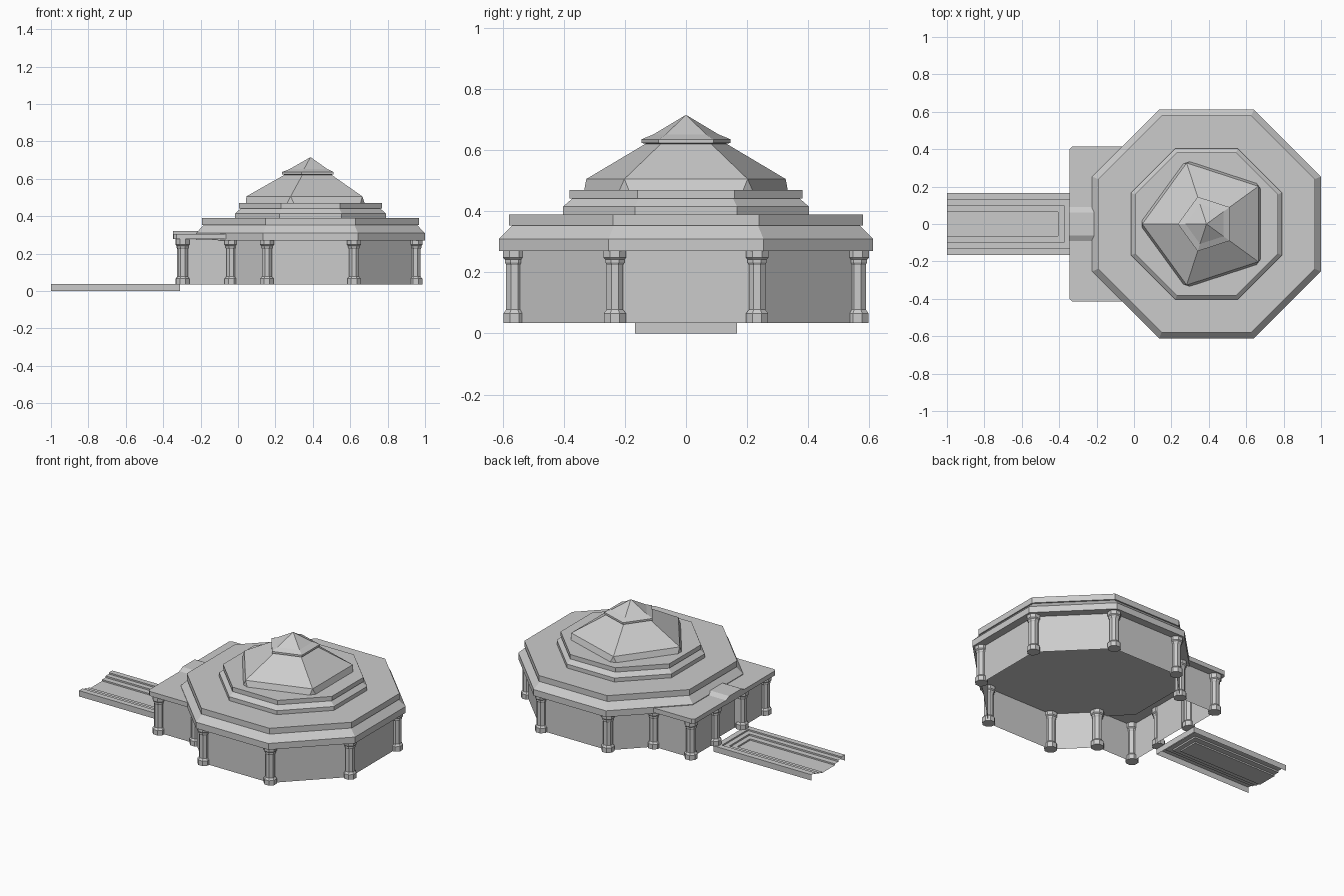
import bpy, bmesh
from math import pi, cos, sin

if "Cube" in bpy.data.objects:
    bpy.data.objects.remove(bpy.data.objects["Cube"])

CX = 0.3875            # centre of the octagonal hall
OCT = cos(pi / 8)


def finish(name, bm):
    bmesh.ops.remove_doubles(bm, verts=bm.verts, dist=1e-5)
    bmesh.ops.recalc_face_normals(bm, faces=bm.faces)
    me = bpy.data.meshes.new(name)
    bm.to_mesh(me)
    bm.free()
    ob = bpy.data.objects.new(name, me)
    bpy.context.collection.objects.link(ob)
    return ob


def loft(name, rings, cap_start=True, cap_end=True, closed=True):
    """Join matching rings of points with quads."""
    bm = bmesh.new()
    vs = [[bm.verts.new(p) for p in r] for r in rings]
    n = len(vs[0])
    for a, b in zip(vs, vs[1:]):
        for i in range(n if closed else n - 1):
            j = (i + 1) % n
            bm.faces.new((a[i], a[j], b[j], b[i]))
    if cap_start:
        bm.faces.new(vs[0])
    if cap_end:
        bm.faces.new(vs[-1])
    return finish(name, bm)


def octagon(x, y, apothem, z):
    r = apothem / OCT
    return [(x + r * cos(pi / 8 + i * pi / 4), y + r * sin(pi / 8 + i * pi / 4), z)
            for i in range(8)]


def octagon_stack(name, profile, x=CX, y=0.0):
    return loft(name, [octagon(x, y, a, z) for a, z in profile])


def pentagon(r, z, chamfer):
    """Pentagon pointing to -x, each corner clipped by an angle."""
    pts = []
    for i in range(5):
        for s in (-1, 1):
            a = pi + i * 2 * pi / 5 + s * chamfer
            pts.append((CX + r * cos(a), r * sin(a), z))
    return pts


def prism(name, outline, z0, z1, caps=True):
    return loft(name, [[(x, y, z) for x, y in outline] for z in (z0, z1)], caps, caps)


# Two octagonal roof tiers, each a sloped eave under an overhanging slab
octagon_stack("lower_roof", [(0.575, 0.27), (0.612, 0.27), (0.612, 0.31), (0.57, 0.353),
                             (0.579, 0.353), (0.579, 0.39)])
octagon_stack("upper_roof", [(0.403, 0.389), (0.403, 0.415), (0.372, 0.442),
                             (0.382, 0.442), (0.382, 0.47)])

# Pentagonal spire with clipped lower corners and a small cap
loft("spire", [pentagon(0.345, 0.469, 0.055), pentagon(0.343, 0.506, 0.0),
               pentagon(0.138, 0.622, 0.0)])
loft("spire_cap", [pentagon(r, z, 0.0) for r, z in
                   ((0.138, 0.621), (0.153, 0.624), (0.153, 0.636), (0.112, 0.652))],
     True, False)
loft("spire_tip", [pentagon(0.112, 0.652, 0), pentagon(0.0001, 0.716, 0)])

# Thin hall wall, open below, including porch and recessed doorway
half = 0.562 * (2 ** 0.5 - 1)
side = [(CX + 0.562, half), (CX + half, 0.562), (CX - half, 0.562), (-0.035, 0.37),
        (-0.295, 0.37), (-0.295, 0.11), (-0.265, 0.11)]
prism("hall_wall", side + [(x, -y) for x, y in reversed(side)], 0.035, 0.275, caps=False)

# Porch roof with clipped front corners
edge = [(0.02, 0.415), (-0.33, 0.415), (-0.345, 0.4)]
prism("porch_roof", edge + [(x, -y) for x, y in reversed(edge)], 0.277, 0.306)

# Raised block over the door, with sloping ends
block = [(-0.092, 0.277), (-0.092, 0.306), (-0.062, 0.322),
         (0.062, 0.322), (0.092, 0.306), (0.092, 0.277)]
loft("door_lintel", [[(x, y, z) for y, z in block] for x in (-0.347, -0.21)])

# Columns at hall corners, porch joints, porch corners and doorway
spots = [(x, y * s) for x, y in side[:5] + [(-0.298, 0.135)] for s in (1, -1)]
for i, (x, y) in enumerate(spots):
    top = 0.278 if x < -0.2 else 0.271
    octagon_stack(f"column_{i + 1}",
                  [(0.036, 0.035), (0.036, 0.066), (0.027, 0.078), (0.027, 0.225),
                   (0.031, 0.232), (0.031, 0.242), (0.037, 0.248), (0.037, top)], x, y)

# Entrance walk: a sunken channel of nested steps, built as a thin shell
walk = [(0.167, -0.31, 0.0), (0.167, -0.31, 0.037), (0.132, -0.345, 0.037),
        (0.132, -0.345, 0.028), (0.1, -0.375, 0.028), (0.1, -0.375, 0.018),
        (0.065, -0.405, 0.018), (0.065, -0.405, 0.009)]
rings = [[(-1.0, y, z), (x, y, z), (x, -y, z), (-1.0, -y, z)] for y, x, z in walk]
loft("entrance_walk", rings, cap_start=False, cap_end=True, closed=False)
